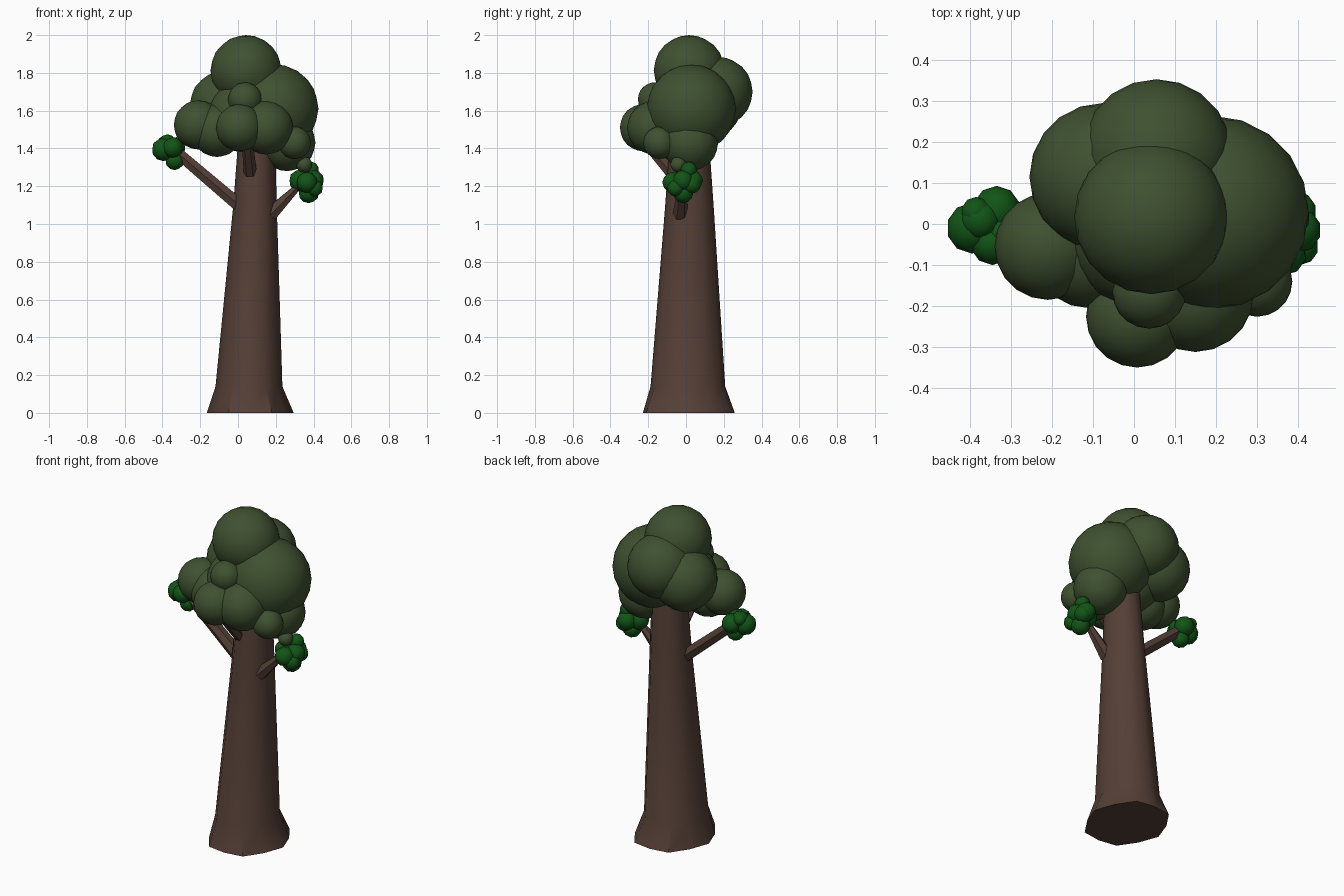
import bpy, bmesh, math
from mathutils import Vector, Matrix

if "Cube" in bpy.data.objects:
    bpy.data.objects.remove(bpy.data.objects["Cube"])


def material(name, rgb):
    m = bpy.data.materials.new(name)
    m.diffuse_color = (*rgb, 1)
    m.use_nodes = True
    m.node_tree.nodes["Principled BSDF"].inputs["Base Color"].default_value = m.diffuse_color
    return m


BARK = material("bark", (0.09, 0.05, 0.037))
CROWN = material("crown_green", (0.05, 0.082, 0.03))
LEAF = material("leaf_green", (0.006, 0.09, 0.008))


def finish(bm, name, mat, angle):
    bmesh.ops.recalc_face_normals(bm, faces=bm.faces)
    me = bpy.data.meshes.new(name)
    bm.to_mesh(me)
    bm.free()
    me.materials.append(mat)
    ob = bpy.data.objects.new(name, me)
    bpy.context.collection.objects.link(ob)
    bpy.ops.object.select_all(action='DESELECT')
    ob.select_set(True)
    bpy.context.view_layer.objects.active = ob
    bpy.ops.object.shade_smooth_by_angle(angle=math.radians(angle))
    return ob


def loft(rings, name, mat):
    """Skin a list of equal-length point rings and cap both ends."""
    bm = bmesh.new()
    rows = [[bm.verts.new(p) for p in ring] for ring in rings]
    n = len(rows[0])
    for a, b in zip(rows, rows[1:]):
        for i in range(n):
            j = (i + 1) % n
            bm.faces.new((a[i], a[j], b[j], b[i]))
    bm.faces.new(rows[0][::-1])
    bm.faces.new(rows[-1])
    return finish(bm, name, mat, 40)


def blobs(spheres, name, mat, subdiv):
    bm = bmesh.new()
    for x, y, z, r in spheres:
        bmesh.ops.create_icosphere(bm, subdivisions=subdiv, radius=r,
                                   matrix=Matrix.Translation((x, y, z)))
    return finish(bm, name, mat, 60)


def branch(name, p, q, r0, r1, sides=6):
    p, q = Vector(p), Vector(q)
    rot = (q - p).to_track_quat('Z', 'Y')
    ring = [Vector((math.cos(t), math.sin(t), 0))
            for t in (2 * math.pi * i / sides for i in range(sides))]
    loft([[c + rot @ (v * r) for v in ring] for c, r in ((p, r0), (q, r1))], name, BARK)


# Trunk: tapered, with a flared uneven foot
SIDES = 12
profile = [  # cx, cy, z, rx, ry, unevenness
    (0.065, 0.015, 0.0, 0.222, 0.252, 0.035),
    (0.058, 0.010, 0.14, 0.175, 0.20, 0.012),
    (0.090, 0.018, 1.10, 0.115, 0.128, 0.0),
    (0.100, 0.018, 1.50, 0.095, 0.10, 0.0),
]
rings = []
for cx, cy, z, rx, ry, u in profile:
    ring = []
    for i in range(SIDES):
        t = 2 * math.pi * i / SIDES
        k = 1 + u * math.cos(math.pi * i)
        ring.append((cx + rx * k * math.cos(t), cy + ry * k * math.sin(t), z))
    rings.append(ring)
loft(rings, "trunk", BARK)

# Branches
branch("left_branch", (0.04, 0.0, 1.07), (-0.33, 0.0, 1.385), 0.04, 0.034)
branch("right_branch", (0.17, -0.03, 1.05), (0.34, -0.02, 1.22), 0.042, 0.016)
branch("front_branch", (0.065, -0.075, 1.27), (0.05, -0.21, 1.43), 0.035, 0.03)

# Main crown: overlapping spheres
blobs([
    (0.042, 0.017, 1.812, 0.188),
    (0.055, 0.168, 1.70, 0.185),
    (0.19, 0.028, 1.61, 0.236),
    (-0.075, 0.115, 1.63, 0.18),
    (-0.21, -0.055, 1.525, 0.13),
    (0.008, -0.225, 1.51, 0.125),
    (0.15, -0.17, 1.51, 0.142),
    (0.037, -0.165, 1.66, 0.09),
    (-0.11, -0.065, 1.495, 0.14),
    (0.03, -0.02, 1.57, 0.19),
    (0.30, -0.14, 1.43, 0.086),
    (0.26, 0.02, 1.43, 0.15),
    (0.35, -0.04, 1.315, 0.042),
], "crown", CROWN, 3)


# Leaf tufts at the branch tips
def tuft(name, c, offsets):
    blobs([(c[0] + x, c[1] + y, c[2] + z, r) for x, y, z, r in offsets], name, LEAF, 2)


tuft("left_leaves", (-0.365, 0.0, 1.385), [
    (-0.03, -0.01, 0.01, 0.062), (0.03, 0.035, 0.015, 0.058), (0.02, -0.045, 0.02, 0.055),
    (-0.02, 0.03, 0.05, 0.036), (0.03, 0.0, -0.05, 0.05), (0.04, -0.02, 0.03, 0.045),
    (-0.01, 0.01, 0.04, 0.05)])
tuft("right_leaves", (0.365, -0.015, 1.22), [
    (0.035, 0.0, 0.01, 0.056), (-0.035, 0.0, 0.01, 0.06), (0.0, -0.055, 0.0, 0.056),
    (0.01, 0.05, 0.01, 0.055), (0.01, 0.0, -0.055, 0.055), (0.02, 0.03, 0.066, 0.044),
    (0.04, -0.04, -0.03, 0.045), (0.03, 0.045, -0.01, 0.05)])
